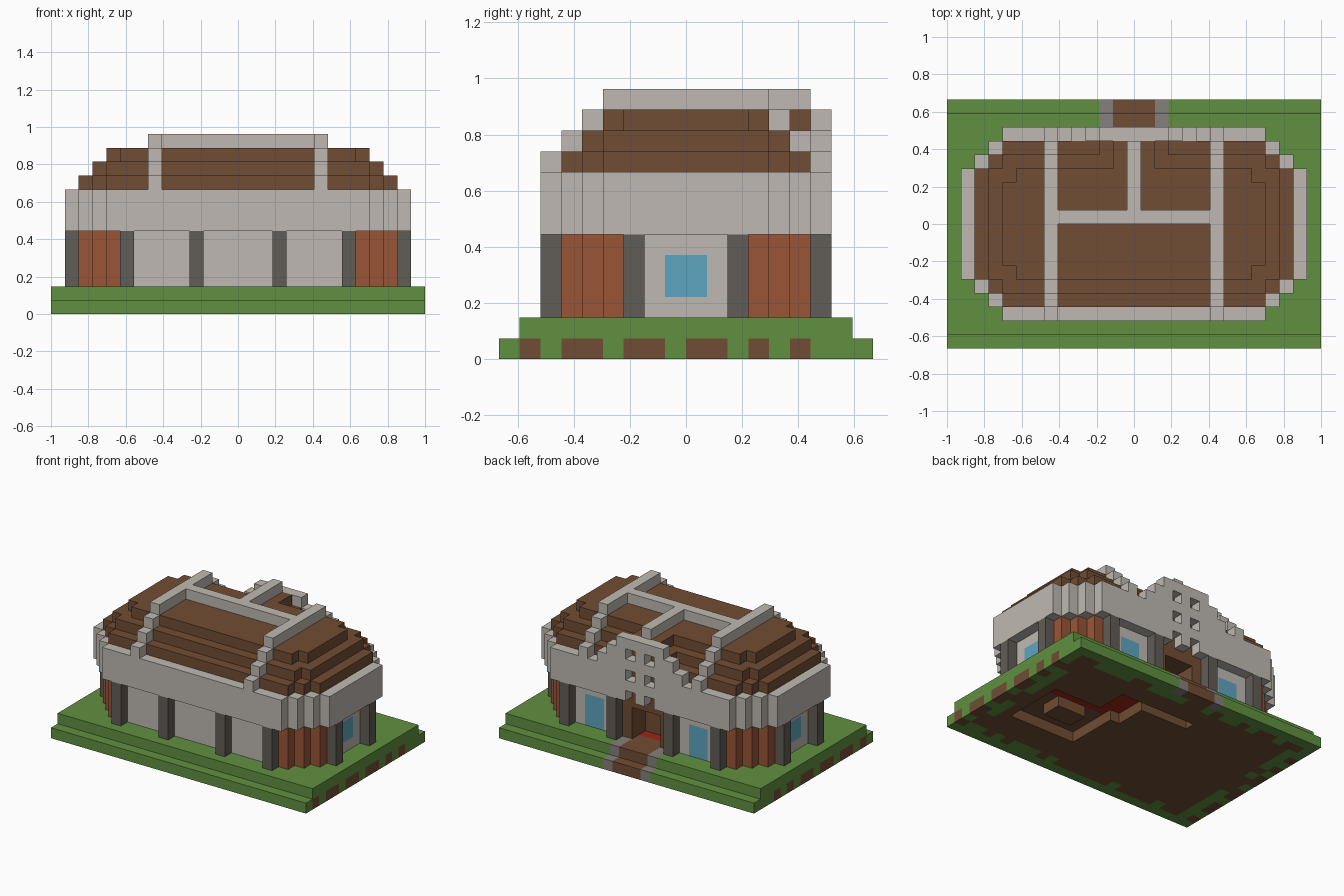
import bpy, bmesh, random
from mathutils import Vector

default = bpy.data.objects.get("Cube")
if default:
    bpy.data.objects.remove(default, do_unlink=True)

random.seed(4)
NX, NY = 27, 18
S = 2 / NX  # one block


def material(name, rgb):
    m = bpy.data.materials.new(name)
    m.use_nodes = True
    m.diffuse_color = (*rgb, 1)
    bsdf = m.node_tree.nodes["Principled BSDF"]
    bsdf.inputs["Base Color"].default_value = (*rgb, 1)
    bsdf.inputs["Roughness"].default_value = 0.9
    return m


GRASS = material("grass green", (0.12, 0.28, 0.052))
STONE = material("pale stone", (0.52, 0.485, 0.445))
BROWN = material("earth brown", (0.165, 0.074, 0.033))
BRICK = material("orange brick", (0.32, 0.092, 0.037))
PILLAR = material("dark stone", (0.12, 0.109, 0.095))
GLASS = material("window blue", (0.107, 0.376, 0.527))
PAVING = material("paving grey", (0.235, 0.216, 0.2))
RED = material("carpet red", (0.35, 0.018, 0.01))


def box(i, j, k):
    """Set of blocks covering three inclusive ranges."""
    return {(a, b, c) for a in range(i[0], i[1] + 1)
            for b in range(j[0], j[1] + 1) for c in range(k[0], k[1] + 1)}


def plan(insets, start, k):
    """Stepped oval layers, symmetric in x and y."""
    out = set()
    for j in range(start, NY - start):
        m = min(j, NY - 1 - j) - start
        e = insets[min(m, len(insets) - 1)]
        out |= box((e, NX - 1 - e), (j, j), k)
    return out


def mirror(cells):
    return cells | {(NX - 1 - i, j, k) for i, j, k in cells}


def mirror_y(cells):
    return cells | {(i, NY - 1 - j, k) for i, j, k in cells}


def part(name, cells, mat):
    """Skin the outside of a set of blocks."""
    bm = bmesh.new()
    verts = {}
    for c in sorted(cells):
        for axis in range(3):
            for side in (0, 1):
                n = list(c)
                n[axis] += 2 * side - 1
                if tuple(n) in cells:
                    continue
                u, v = (axis + 1) % 3, (axis + 2) % 3
                ring = []
                for du, dv in ((0, 0), (1, 0), (1, 1), (0, 1)):
                    p = list(c)
                    p[axis] += side
                    p[u] += du
                    p[v] += dv
                    p = tuple(p)
                    if p not in verts:
                        x, y, z = p
                        verts[p] = bm.verts.new(Vector((x - NX / 2, y - NY / 2, z)) * S)
                    ring.append(verts[p])
                bm.faces.new(ring if side else ring[::-1])
    mesh = bpy.data.meshes.new(name)
    bm.to_mesh(mesh)
    bm.free()
    mesh.materials.append(mat)
    ob = bpy.data.objects.new(name, mesh)
    bpy.context.collection.objects.link(ob)
    return ob


# Sunken passage in the underside, around a central block
pit = box((17, 23), (5, 10), (0, 0)) - box((19, 21), (7, 8), (0, 0))
pit |= box((16, 18), (10, 13), (0, 0)) | box((11, 17), (13, 13), (0, 0))
lining = {(i, j, 1) for i, j, k in pit}
pit_red = {c for c in lining if c[1] >= 9 and c[0] < 23}
pit_grey = {c for c in lining if c[0] == 23 and c[1] > 6}

# Doorstep path
path = box((12, 14), (17, 17), (0, 0)) | box((12, 14), (14, 16), (1, 1))
kerb = mirror(box((11, 11), (17, 17), (0, 0)) | box((11, 11), (15, 16), (1, 1)))

# Ground: grass rim with ragged inner edge, earth core, raised lawn
ground = box((0, NX - 1), (0, NY - 1), (0, 0)) - pit - path - kerb
earth = box((1, NX - 2), (1, NY - 2), (0, 0)) & ground
earth -= {c for c in sorted(earth)
          if (c[0] in (1, NX - 2) or c[1] in (1, NY - 2)) and random.random() < 0.5}
earth |= mirror({(0, j, 0) for j in (1, 3, 4, 6, 7, 9, 10, 12, 14)})
lawn = box((0, NX - 1), (1, NY - 2), (1, 1)) - path - kerb - pit_red - pit_grey
part("grass_rim", ground - earth, GRASS)
part("earth_core", earth, BROWN)
part("lawn", lawn - lining, GRASS)
part("passage_ceiling", lining - pit_red - pit_grey, BROWN)
part("passage_carpet", pit_red, RED)
part("passage_paving", pit_grey, PAVING)
part("path", path, BROWN)
part("path_kerbs", kerb, PAVING)

# Walls with brick corners, windows and the rear doorway
walls = plan([4, 3, 2], 3, (2, 5))
bricks = {c for c in walls if (c[0] <= 4 or c[0] >= 22) and (c[1] <= 5 or c[1] >= 12)}
side_windows = mirror(box((2, 2), (8, 9), (3, 4)))
rear_windows = mirror(box((7, 8), (14, 14), (2, 4)))
opening = box((12, 14), (13, 14), (2, 4))
door_frame = box((11, 15), (12, 14), (2, 5)) - opening
part("walls", walls - bricks - side_windows - rear_windows - door_frame - opening, STONE)
part("brick_corners", bricks, BRICK)
part("side_windows", side_windows, GLASS)
part("rear_windows", rear_windows, GLASS)
part("door_frame", door_frame, BROWN)

# Pillars standing under the overhang
pillars = set()
for i in (5, 10):
    pillars |= mirror(mirror_y(box((i, i), (2, 2), (2, 5))))
pillars |= mirror(mirror_y(box((1, 1), (6, 6), (2, 5))))
part("pillars", pillars, PILLAR)

# Overhanging band and rear gable with lattice window
lattice = {(i, 15, k) for i in (12, 14) for k in (6, 8, 10)}
lattice_back = box((12, 14), (14, 14), (6, 8))
part("stone_band", plan([4, 3, 2, 1], 2, (6, 8)) - lattice - lattice_back, STONE)
part("lattice_backing", lattice_back, BROWN)
gable = set()
for reach, k in ((4, 9), (3, 10), (2, 11)):
    gable |= box((13 - reach, 13 + reach), (15, 15), (k, k))
part("rear_gable", gable - lattice, STONE)

# Roof ribs: two stepped arches, a cross rib and a rear rib
ribs = set()
for step in range(4):
    ribs |= mirror(mirror_y(box((7, 7), (2 + step, 8), (9 + step, 9 + step))))
ribs |= box((7, 19), (9, 9), (12, 12)) | box((13, 13), (9, 14), (12, 12))
part("roof_ribs", ribs, STONE)

# Stepped roof with dormer running back to the gable
roof = plan([4, 3, 2], 3, (9, 9)) | plan([4, 3], 4, (10, 10)) | plan([5, 4], 5, (11, 11))
roof |= box((11, 15), (12, 14), (10, 10)) | box((12, 14), (12, 14), (11, 11))
part("roof", roof - ribs, BROWN)
